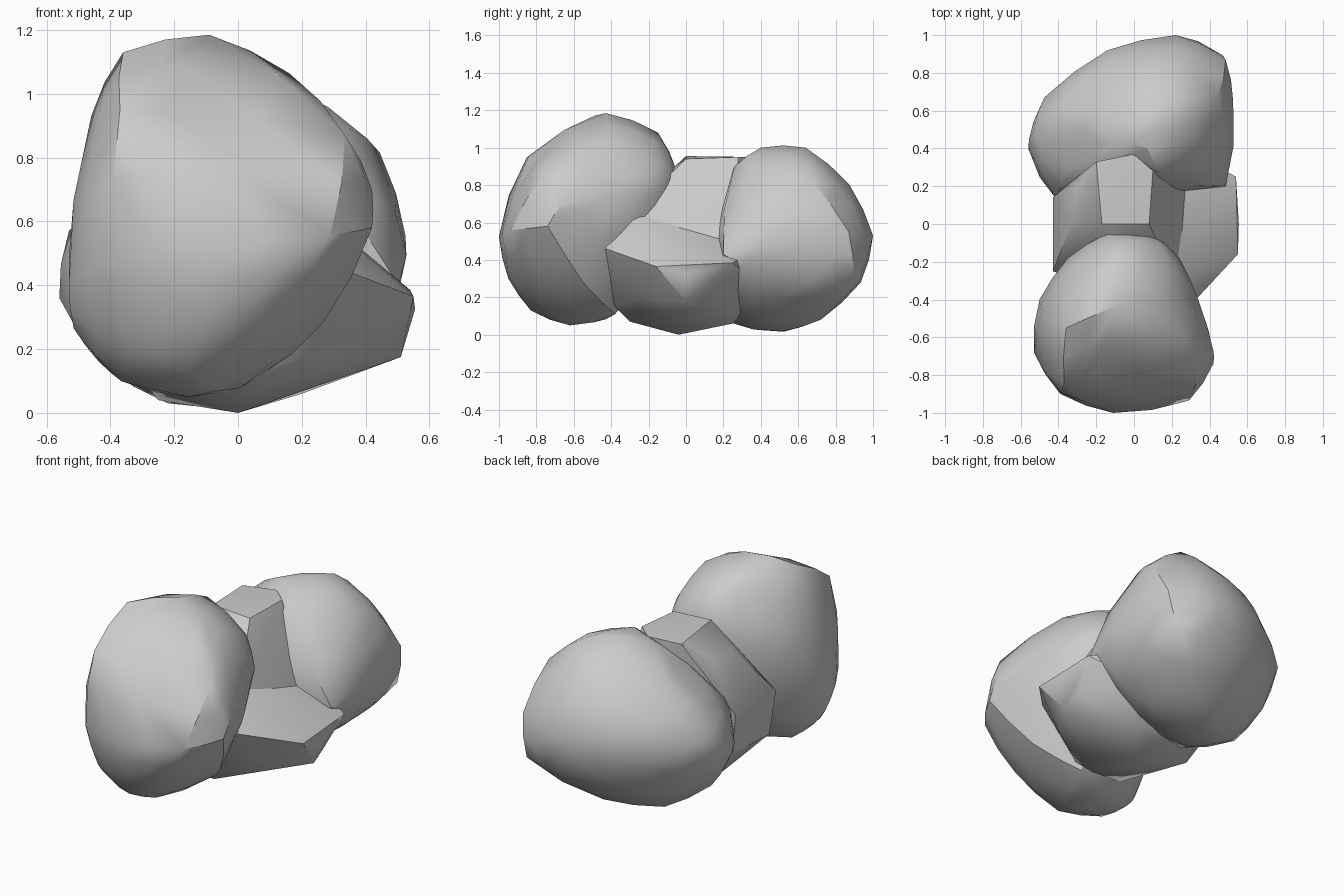
import bpy, bmesh, math


def hull(bm, pts):
    """Wrap a faceted stone around a few corner points."""
    verts = [bm.verts.new(p) for p in pts]
    res = bmesh.ops.convex_hull(bm, input=verts)
    junk = {v for v in res["geom_interior"] + res["geom_unused"]
            if isinstance(v, bmesh.types.BMVert)}
    bmesh.ops.delete(bm, geom=list(junk), context='VERTS')


def swell(bm, amount):
    """Split every edge and push the new points gently outward."""
    bm.normal_update()
    old = set(bm.verts)
    lift = {}
    for e in bm.edges:
        a, b = e.verts
        mid = (a.co + b.co) / 2
        n = (a.normal + b.normal).normalized()
        rise = (b.co - a.co).dot(b.normal - a.normal) / 8
        lift[tuple(round(c, 4) for c in mid)] = n * max(0, min(rise * amount, .03))
    bmesh.ops.subdivide_edges(bm, edges=bm.edges[:], cuts=1, use_grid_fill=True)
    for v in set(bm.verts) - old:
        v.co += lift.get(tuple(round(c, 4) for c in v.co), v.co * 0)


def stone(name, *chunks, angle=32, swelling=0):
    bm = bmesh.new()
    for pts in chunks:
        hull(bm, pts)
    if swelling:
        swell(bm, swelling)
    bmesh.ops.recalc_face_normals(bm, faces=bm.faces[:])
    me = bpy.data.meshes.new(name)
    bm.to_mesh(me)
    bm.free()
    ob = bpy.data.objects.new(name, me)
    bpy.context.collection.objects.link(ob)
    bpy.ops.object.select_all(action='DESELECT')
    ob.select_set(True)
    bpy.context.view_layer.objects.active = ob
    bpy.ops.object.shade_smooth_by_angle(angle=math.radians(angle))
    return ob


# Front boulder: tall, with chipped facets on its upper front
stone("front_boulder", [
    (-.09, -.43, 1.185), (.16, -.415, 1.065), (.335, -.75, .87), (.05, -.79, .86),
    (-.22, -.83, .935), (-.36, -.55, 1.13), (-.37, -.85, .95), (-.11, -1, .525),
    (.29, -.935, .56), (.42, -.74, .58), (.42, -.67, .70), (-.46, -.5, .93),
    (-.53, -.68, .4), (-.39, -.9, .5), (-.515, -.6, .265), (-.36, -.7, .115),
    (.265, -.55, .28), (.06, -.38, .11), (-.15, -.62, .05), (-.36, -.5, .1),
    (-.15, -.83, .13), (-.1, -.95, .3), (.12, -.88, .3), (-.14, -.05, .87),
    (.1, -.06, .85), (-.1, -.15, 1.08), (.24, -.18, .75), (-.35, -.18, .75),
    (-.5, -.4, .6), (0, -.13, .45), (-.3, -.28, .3), (.34, -.4, .75),
    (-.28, -.26, 1.03), (.18, -.2, .95), (-.36, -.83, .25), (-.06, -.7, .08),
    (-.44, -.6, .165)], swelling=.55)

# Middle stone: upright core with a ledge on the right
stone("middle_stone", [
    (-.2, .33, .94), (0, .37, .95), (.1, .28, .95), (-.17, 0, .955), (.08, 0, .94),
    (0, -.06, .9), (.15, -.16, .7), (.22, -.31, .64), (.3, -.1, .46), (.28, .25, .48),
    (.18, .2, .72), (-.43, -.25, .5), (-.43, .14, .5), (-.33, 0, .8), (-.3, .2, .83),
    (-.42, -.2, .25), (-.4, .12, .25), (0, .35, .3), (0, -.38, .4)], [
    (.54, .25, .385), (.55, -.16, .365), (.3, -.43, .46), (.555, 0, .325),
    (.51, 0, .175), (.49, .13, .22), (.3, .38, .45), (.22, 0, .075), (0, -.04, 0),
    (.21, -.31, .66), (.2, .1, .55), (-.15, -.3, .08), (-.25, .15, .04),
    (.2, .25, .06), (.25, .4, .25), (-.2, .35, .15), (-.42, -.2, .25),
    (-.4, .12, .25), (.12, -.42, .26), (.1, -.38, .15), (.05, -.3, .07),
    (.33, -.25, .2)])

# Back boulder: broad, flat-cut on the right
stone("back_boulder", [
    (.07, .4, 1), (-.08, .45, .97), (.2, .64, 1), (.445, .68, .815),
    (.35, .44, .89), (.525, .65, .555), (.485, .87, .55), (.22, 1, .53),
    (.485, .43, .52), (.485, .2, .43), (.44, .9, .3), (.48, .42, .31),
    (.2, .935, .28), (.05, .72, .08), (-.22, .52, .03), (.05, .52, .02),
    (-.14, .92, .55), (-.475, .67, .5), (-.53, .5, .57), (-.56, .4, .36),
    (-.45, .19, .35), (-.4, .12, .42), (.14, .26, .9), (.2, .875, .8),
    (-.12, .8, .78), (-.27, .58, .83), (-.25, .4, .83), (-.4, .2, .62),
    (-.15, .22, .07), (.2, .3, .1), (-.42, .36, .15), (.27, .6, .1),
    (-.35, .67, .24), (-.1, .87, .28)], swelling=.55)
